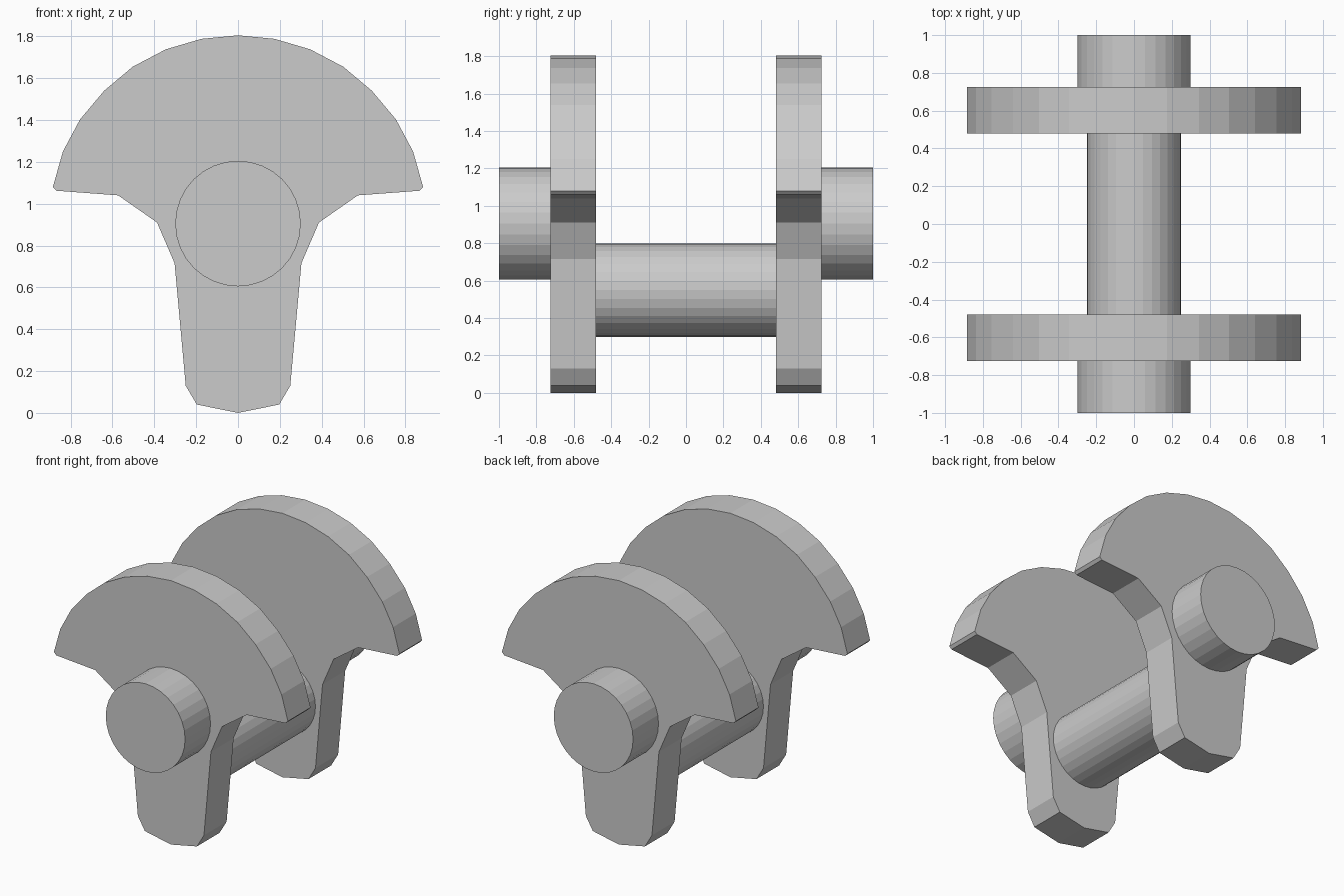
import bpy, bmesh, math

if "Cube" in bpy.data.objects:
    bpy.data.objects.remove(bpy.data.objects["Cube"])

SIDES = 32
AXIS_Z = 0.905    # main journal axis
PIN_Z = 0.55      # offset crank pin axis
WEB_IN, WEB_OUT = 0.48, 0.725


def add_object(name, bm):
    bmesh.ops.recalc_face_normals(bm, faces=bm.faces)
    mesh = bpy.data.meshes.new(name)
    bm.to_mesh(mesh)
    bm.free()
    obj = bpy.data.objects.new(name, mesh)
    bpy.context.collection.objects.link(obj)
    return obj


def prism(name, outline, y0, y1):
    """Extrude an x-z outline along y."""
    bm = bmesh.new()
    face = bm.faces.new([bm.verts.new((x, y0, z)) for x, z in outline])
    ext = bmesh.ops.extrude_face_region(bm, geom=[face])
    verts = [v for v in ext["geom"] if isinstance(v, bmesh.types.BMVert)]
    bmesh.ops.translate(bm, verts=verts, vec=(0, y1 - y0, 0))
    return add_object(name, bm)


def circle(radius, z):
    steps = [2 * math.pi * i / SIDES for i in range(SIDES)]
    return [(radius * math.cos(a), z + radius * math.sin(a)) for a in steps]


# Counterweight outline, right half from bottom to top, then mirrored
half = [(0, 0), (0.197, 0.04), (0.25, 0.13), (0.303, 0.715), (0.387, 0.91),
        (0.573, 1.04), (0.868, 1.062), (0.885, 1.08), (0.837, 1.25),
        (0.755, 1.403), (0.64, 1.54), (0.503, 1.655), (0.345, 1.738),
        (0.175, 1.788), (0, 1.805)]
web_outline = half + [(-x, z) for x, z in reversed(half[1:-1])]

# Counterweight webs and main journals at both ends
for side, s in (("front", -1), ("back", 1)):
    prism(side + "_crank_web", web_outline, s * WEB_IN, s * WEB_OUT)
    prism(side + "_main_journal", circle(0.3, AXIS_Z), s * (WEB_OUT - 0.02), s * 1.0)

# Offset crank pin joining the webs
prism("crank_pin", circle(0.25, PIN_Z), -WEB_IN - 0.02, WEB_IN + 0.02)
